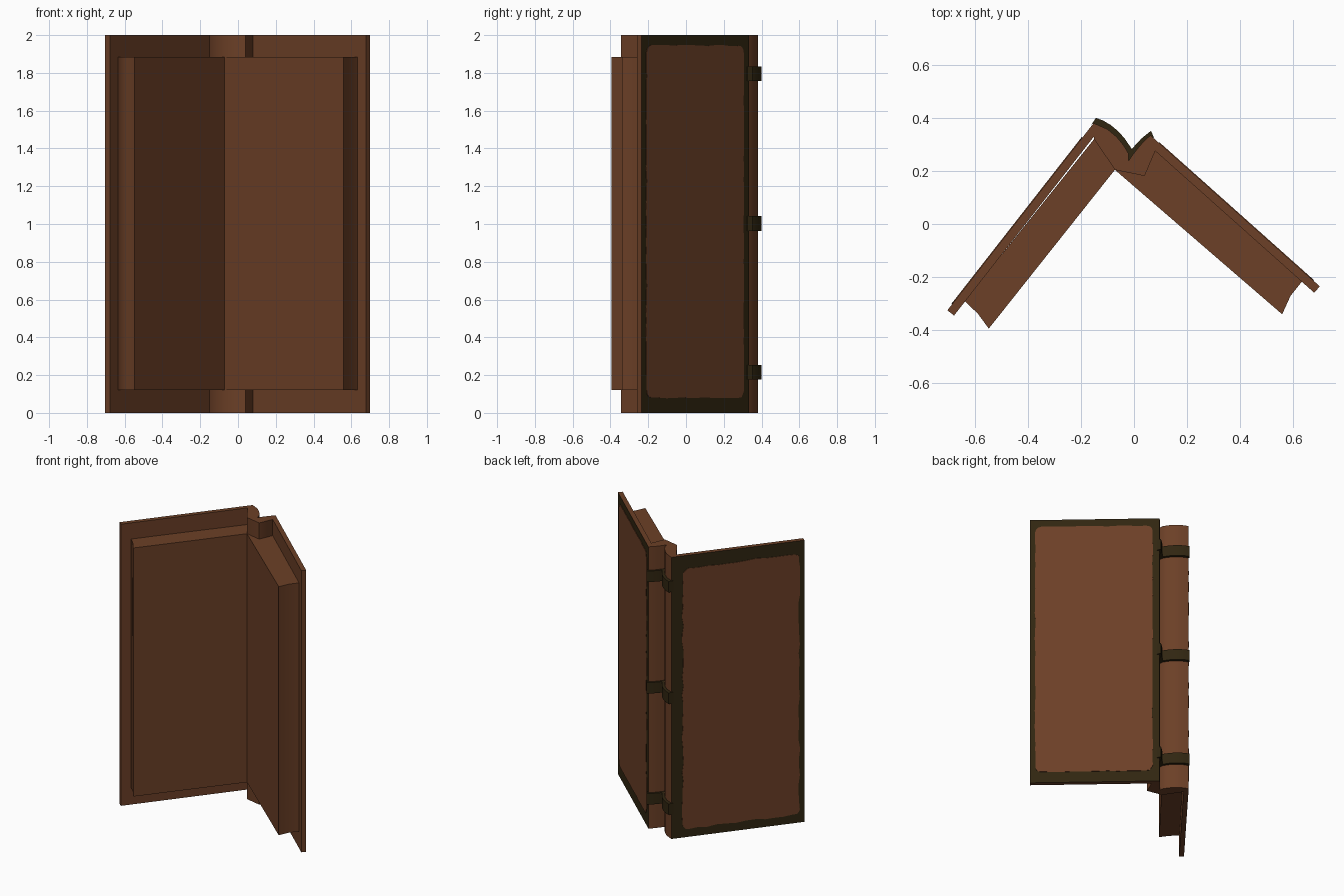
import bpy, bmesh, math, random
from mathutils import Vector

if "Cube" in bpy.data.objects:
    bpy.data.objects.remove(bpy.data.objects["Cube"])

random.seed(4)


def material(name, col):
    m = bpy.data.materials.new(name)
    m.diffuse_color = (*col, 1)
    m.use_nodes = True
    m.node_tree.nodes["Principled BSDF"].inputs["Base Color"].default_value = m.diffuse_color
    return m


BROWN = material("leather brown", (0.150, 0.051, 0.020))
DARK = material("dark olive trim", (0.030, 0.019, 0.0055))


def finish(name, bm, mats, smooth=None):
    bmesh.ops.recalc_face_normals(bm, faces=bm.faces)
    me = bpy.data.meshes.new(name)
    bm.to_mesh(me)
    bm.free()
    ob = bpy.data.objects.new(name, me)
    bpy.context.collection.objects.link(ob)
    for m in mats:
        me.materials.append(m)
    if smooth:
        bpy.ops.object.select_all(action='DESELECT')
        ob.select_set(True)
        bpy.context.view_layer.objects.active = ob
        bpy.ops.object.shade_smooth_by_angle(angle=math.radians(smooth))
    return ob


def prism(name, pts, z0, z1, mat, smooth=None):
    """Upright solid from a plan outline."""
    bm = bmesh.new()
    f = bm.faces.new([bm.verts.new((x, y, z0)) for x, y in pts])
    top = bmesh.ops.extrude_face_region(bm, geom=[f])
    bmesh.ops.translate(bm, vec=(0, 0, z1 - z0),
                        verts=[v for v in top["geom"] if isinstance(v, bmesh.types.BMVert)])
    return finish(name, bm, [mat], smooth)


def cover(name, edge, hinge, out, m_edge, m_hinge, m_bot, m_top, ragged):
    """Board with a dark outer face and a worn leather panel on it."""
    a, b = Vector((*edge, 0)), Vector((*hinge, 0))
    n = Vector((*out, 0))
    along = (b - a).normalized()
    n = (n - along * n.dot(along)).normalized()
    t = -n * 0.032
    ob = prism(name, [p.xy[:] for p in (a, b, b + t, a + t)], 0, 2, BROWN)
    ob.data.materials.append(DARK)
    for p in ob.data.polygons:
        if p.normal.dot(n) > 0.9:
            p.material_index = 1
    # rounded panel outline with a slightly ragged edge
    u0, u1, v0, v1, r = m_edge, (b - a).length - m_hinge, m_bot, 2 - m_top, 0.04
    corners = [(u0 + r, v0 + r, 180), (u1 - r, v0 + r, 270), (u1 - r, v1 - r, 0), (u0 + r, v1 - r, 90)]
    outline = [Vector((cu + r * math.cos(math.radians(s + k)), cv + r * math.sin(math.radians(s + k))))
               for cu, cv, s in corners for k in (0, 30, 60, 90)]
    bm = bmesh.new()
    ring = []
    for i, p in enumerate(outline):
        q = outline[(i + 1) % len(outline)]
        steps = max(1, int((q - p).length / 0.06))
        for k in range(steps):
            w = p.lerp(q, k / steps)
            w += Vector((random.uniform(-1, 1), random.uniform(-1, 1))) * ragged
            ring.append(bm.verts.new(a + along * w.x + n * 0.003 + Vector((0, 0, w.y))))
    f = bm.faces.new(ring)
    ext = bmesh.ops.extrude_face_region(bm, geom=[f])
    bmesh.ops.translate(bm, vec=-n * 0.005,
                        verts=[v for v in ext["geom"] if isinstance(v, bmesh.types.BMVert)])
    finish(name + "_panel", bm, [BROWN])


# covers
cover("left_cover", (-0.703, -0.325), (-0.152, 0.380), (-1, 1), 0.035, 0.075, 0.06, 0.09, 0.006)
cover("right_cover", (0.700, -0.235), (0.062, 0.334), (1, 1), 0.035, 0.045, 0.08, 0.055, 0.003)

# spine: bulging left half, sharp crease, rising right half
spine_out = [(0.062, 0.334), (0.040, 0.315), (0.018, 0.290), (-0.004, 0.262), (-0.020, 0.238),
             (-0.020, 0.264), (-0.038, 0.295), (-0.065, 0.328), (-0.100, 0.357), (-0.152, 0.380)]
spine_in = [(-0.150, 0.320), (-0.072, 0.204), (0.040, 0.181), (0.080, 0.275)]
prism("spine", spine_in + spine_out, 0, 2, BROWN, 50)

# raised bands across the spine
band_out = [(-0.143, 0.400), (-0.115, 0.389), (-0.088, 0.373), (-0.060, 0.350), (-0.035, 0.322),
            (-0.008, 0.282), (0.008, 0.301), (0.028, 0.322), (0.064, 0.351)]
for i, z in enumerate((0.215, 1.003, 1.795)):
    prism(f"spine_band_{i + 1}", [(0.075, 0.326), (0.045, 0.300)] + spine_out[1:] + [(-0.162, 0.372)]
          + band_out, z - 0.039, z + 0.039, DARK, 50)

# page block, with hollowed fore-edges and a smooth fold in the middle
pages = [(-0.638, -0.290), (-0.588, -0.338), (-0.547, -0.394), (-0.072, 0.204), (0.558, -0.340),
         (0.590, -0.270), (0.634, -0.215), (0.080, 0.275), (0.040, 0.190), (-0.066, 0.212), (-0.150, 0.320)]
prism("pages", pages, 0.12, 1.885, BROWN, 85)
